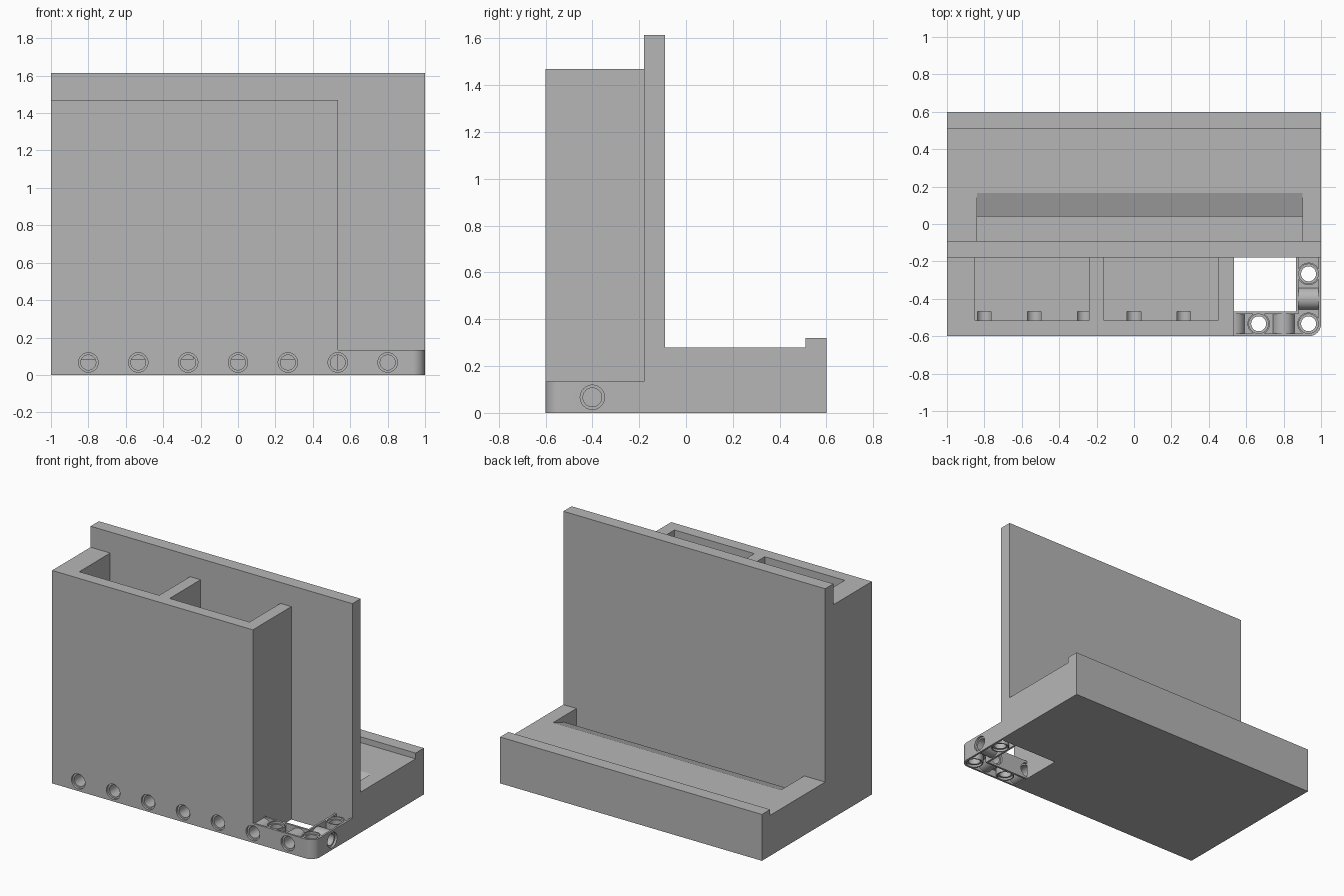
import bpy, bmesh
from math import pi
from mathutils import Matrix, Vector

old = bpy.data.objects.get("Cube")
if old:
    bpy.data.objects.remove(old, do_unlink=True)

grey = bpy.data.materials.new("plain grey")
grey.use_nodes = True
colour = (0.47, 0.47, 0.47, 1)
grey.diffuse_color = colour
grey.node_tree.nodes["Principled BSDF"].inputs["Base Color"].default_value = colour

PITCH = 4 / 15        # spacing of holes running the same way
BEAM = PITCH / 2      # beam width and height
MID = BEAM / 2
BORE, RIM, BOSS = 0.04, 0.052, 0.06
END = PITCH * 2       # right-hand end of the holder
FRONT, PLATE = -0.6, -0.18
ROW, COLUMN = FRONT + MID, 1 - MID


def make(name, bm):
    bmesh.ops.recalc_face_normals(bm, faces=bm.faces)
    mesh = bpy.data.meshes.new(name)
    bm.to_mesh(mesh)
    bm.free()
    mesh.materials.append(grey)
    obj = bpy.data.objects.new(name, mesh)
    bpy.context.collection.objects.link(obj)
    return obj


def prism(name, points, vector):
    """Closed outline pushed along a vector."""
    bm = bmesh.new()
    face = bm.faces.new([bm.verts.new(p) for p in points])
    out = bmesh.ops.extrude_face_region(bm, geom=[face])
    moved = [v for v in out["geom"] if isinstance(v, bmesh.types.BMVert)]
    bmesh.ops.translate(bm, verts=moved, vec=vector)
    return make(name, bm)


def box(name, lo, hi):
    outline = [(lo[0], lo[1], lo[2]), (hi[0], lo[1], lo[2]),
               (hi[0], hi[1], lo[2]), (lo[0], hi[1], lo[2])]
    return prism(name, outline, (0, 0, hi[2] - lo[2]))


def rod(radius, start, end):
    a, b = Vector(start), Vector(end)
    turn = Vector((0, 0, 1)).rotation_difference(b - a).to_matrix().to_4x4()
    bm = bmesh.new()
    bmesh.ops.create_cone(bm, cap_ends=True, segments=40, radius1=radius, radius2=radius,
                          depth=(b - a).length, matrix=Matrix.Translation((a + b) / 2) @ turn)
    return make("cutter", bm)


def cut(target, cutter):
    cutter.hide_render = True
    mod = target.modifiers.new("cut", "BOOLEAN")
    mod.operation, mod.solver, mod.object = "DIFFERENCE", "EXACT", cutter
    with bpy.context.temp_override(object=target, active_object=target):
        bpy.ops.object.modifier_apply(modifier=mod.name)
    bpy.data.objects.remove(cutter, do_unlink=True)


def pin_hole(target, start, end, both=True):
    """Round bore with a shallow wider rim at its mouths."""
    a, b = Vector(start), Vector(end)
    step = (b - a).normalized() * 0.015
    cut(target, rod(BORE, a - step, b + step if both else b))
    cut(target, rod(RIM, a - step, a + step))
    if both:
        cut(target, rod(RIM, b - step, b + step))


# Back plate with the rear tray and its lip
side = [(PLATE, 0), (0.6, 0), (0.6, 0.32), (0.51, 0.32), (0.51, 0.28),
        (-0.09, 0.28), (-0.09, 1.615), (PLATE, 1.615)]
stand = prism("back_plate_and_tray", [(-1, y, z) for y, z in side], (2, 0, 0))

# Slot with a sloped lead-in
slot = [(-0.09, 0.083), (0.04, 0.083), (0.04, 0.235), (0.165, 0.28),
        (0.165, 0.4), (-0.09, 0.4)]
cut(stand, prism("cutter", [(-0.84, y, z) for y, z in slot], (1.74, 0, 0)))

# Front holder with two pockets and a row of pin holes
holder = box("front_holder", (-1, FRONT, 0), (END, PLATE, 1.47))
for left in (-0.85, -0.16):
    cut(holder, box("cutter", (left, -0.517, 0.083), (left + 0.61, -0.1, 1.6)))
for i in range(-3, 3):
    x = i * PITCH
    pin_hole(holder, (x, FRONT, MID), (x, FRONT + BEAM, MID), False)

# Corner beam, with its outer corner rounded
outline = [(END, FRONT), (1, FRONT), (1, PLATE), (1 - BEAM, PLATE),
           (1 - BEAM, FRONT + BEAM), (END, FRONT + BEAM)]
beam = prism("corner_beam", [(x, y, 0) for x, y in outline], (0, 0, BEAM))
bm = bmesh.new()
bm.from_mesh(beam.data)
corner = [e for e in bm.edges
          if all(v.co.x > 0.99 and v.co.y < FRONT + 0.01 for v in e.verts)]
bmesh.ops.bevel(bm, geom=corner, offset=MID - 0.001, segments=12, profile=0.5, affect="EDGES")
bm.to_mesh(beam.data)
bm.free()

uprights = [(COLUMN - PITCH, ROW), (COLUMN, ROW), (COLUMN, ROW + PITCH)]
across = [END, END + PITCH]
mid_y = ROW + BEAM

# Recesses above and below the web, leaving the bosses and tubes standing
for low, high in ((-0.1, 0.05), (BEAM - 0.05, 0.3)):
    for lo, hi in (((END - 0.1, ROW - 0.053), (COLUMN, ROW + 0.053)),
                   ((COLUMN - 0.053, ROW), (COLUMN + 0.053, PLATE + 0.1))):
        recess = box("cutter", (*lo, low), (*hi, high))
        for x, y in uprights:
            cut(recess, rod(BOSS, (x, y, -0.5), (x, y, 0.5)))
        for x in across:
            cut(recess, rod(BOSS, (x, -1, MID), (x, -0.45, MID)))
        cut(recess, rod(BOSS, (0.8, mid_y, MID), (1.2, mid_y, MID)))
        cut(beam, recess)

# Pin holes in the beam
for x, y in uprights:
    pin_hole(beam, (x, y, 0), (x, y, BEAM))
for x in across:
    pin_hole(beam, (x, FRONT, MID), (x, FRONT + BEAM, MID))
pin_hole(beam, (1, mid_y, MID), (1 - BEAM, mid_y, MID))
pin_hole(holder, (END, FRONT, MID), (END, FRONT + BEAM, MID), False)

# Smooth the round surfaces and keep the edges crisp
bpy.ops.object.select_all(action="DESELECT")
for obj in (stand, holder, beam):
    obj.select_set(True)
bpy.context.view_layer.objects.active = beam
bpy.ops.object.shade_smooth_by_angle(angle=pi / 12)
